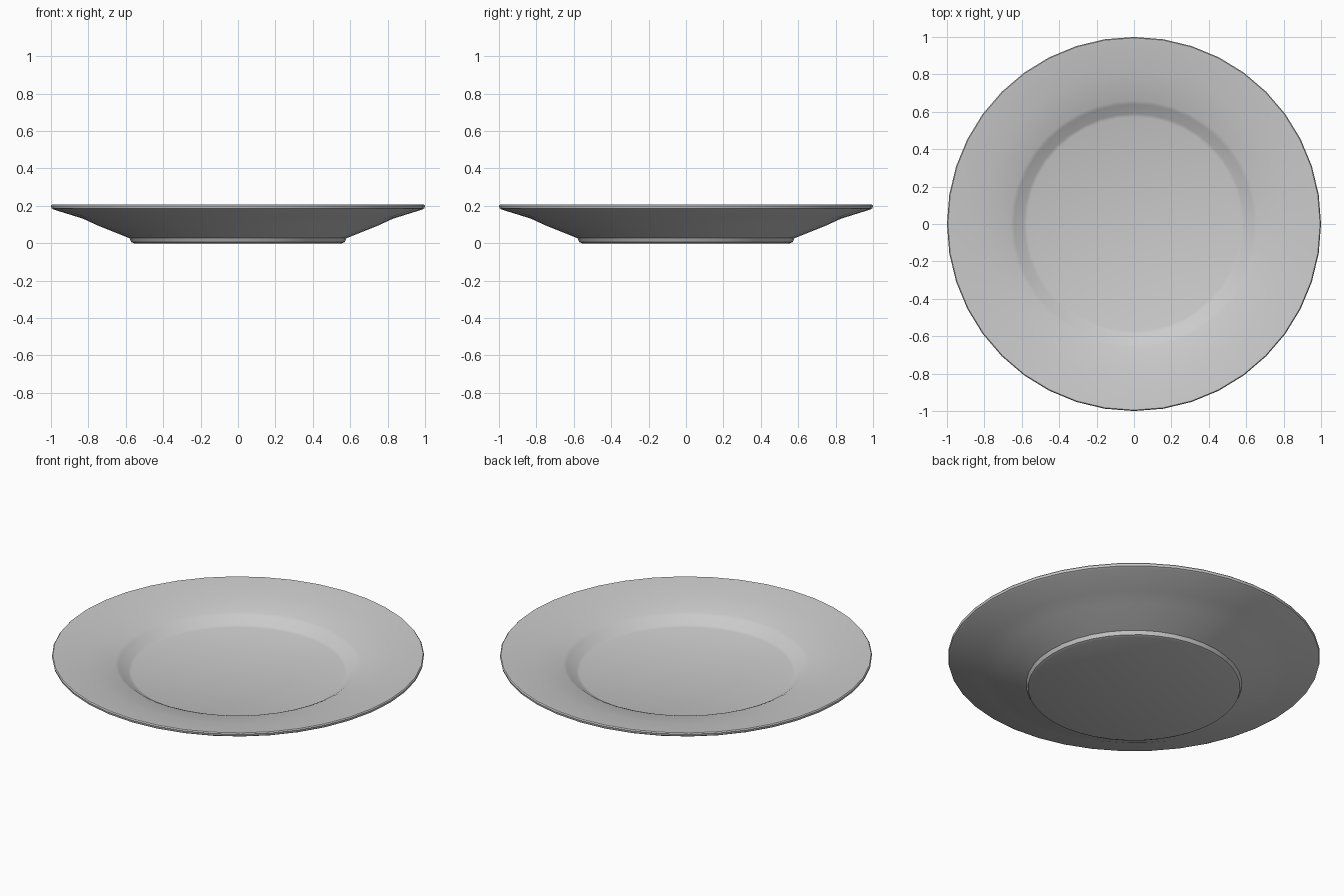
import bpy, bmesh, math

if "Cube" in bpy.data.objects:
    bpy.data.objects.remove(bpy.data.objects["Cube"])

# Half cross-section (radius, height): underside, foot, wall, rim, well
profile = [
    (0, 0), (0.555, 0), (0.57, 0.006), (0.58, 0.027), (0.75, 0.095),
    (0.83, 0.132), (0.985, 0.18), (0.997, 0.187), (1.0, 0.2),
    (0.995, 0.206), (0.98, 0.205), (0.82, 0.179), (0.66, 0.152),
    (0.64, 0.143), (0.59, 0.108), (0.572, 0.102), (0, 0.102),
]

# Plate: revolve the section around z
bm = bmesh.new()
verts = [bm.verts.new((r, 0, z)) for r, z in profile]
edges = [bm.edges.new(pair) for pair in zip(verts, verts[1:])]
bmesh.ops.spin(bm, geom=verts + edges, cent=(0, 0, 0), axis=(0, 0, 1),
               angle=math.tau, steps=40, use_merge=False)
bmesh.ops.remove_doubles(bm, verts=bm.verts, dist=1e-4)
bmesh.ops.recalc_face_normals(bm, faces=bm.faces)

mesh = bpy.data.meshes.new("plate")
bm.to_mesh(mesh)
bm.free()
plate = bpy.data.objects.new("plate", mesh)
bpy.context.collection.objects.link(plate)

# Smooth surfaces with a crisp foot and rim
bpy.context.view_layer.objects.active = plate
plate.select_set(True)
bpy.ops.object.shade_smooth_by_angle(angle=math.radians(40))
